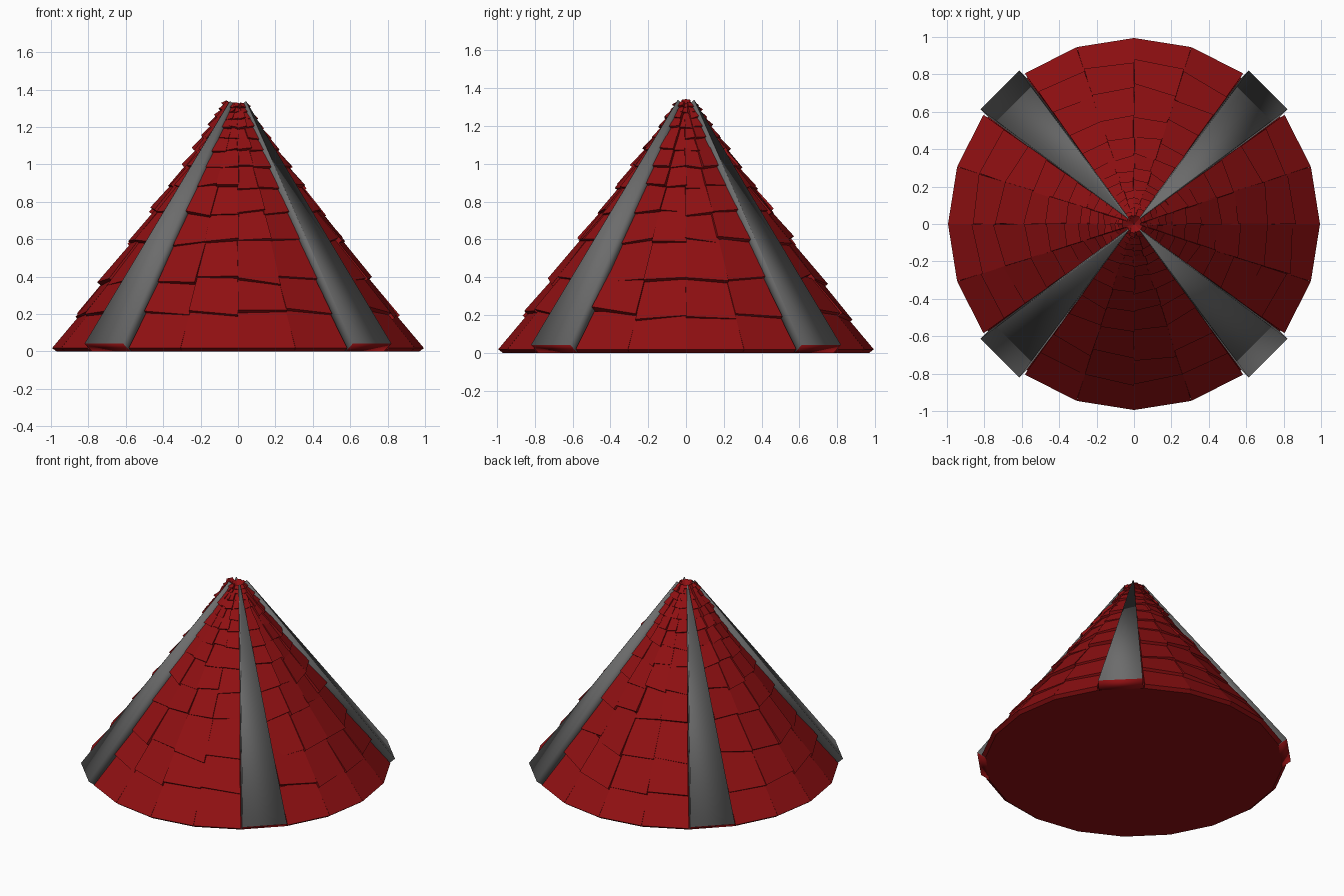
import bpy, bmesh, math, random
from mathutils import Vector

if "Cube" in bpy.data.objects:
    bpy.data.objects.remove(bpy.data.objects["Cube"])

random.seed(4)
R, H, N = 0.97, 1.30, 20          # cone radius, height, sides
SL = math.hypot(R, H)
NR, NZ = H / SL, R / SL           # outward slope direction


def mat(name, c):
    m = bpy.data.materials.new(name)
    m.diffuse_color = (*c, 1)
    m.use_nodes = True
    m.node_tree.nodes["Principled BSDF"].inputs["Base Color"].default_value = m.diffuse_color
    return m


red = mat("roof red", (0.28, 0.005, 0.006))
grey = mat("ridge grey", (0.15, 0.15, 0.15))


def make(name, bm, mats):
    bmesh.ops.recalc_face_normals(bm, faces=bm.faces[:])
    me = bpy.data.meshes.new(name)
    bm.to_mesh(me)
    bm.free()
    ob = bpy.data.objects.new(name, me)
    bpy.context.collection.objects.link(ob)
    for m in mats:
        me.materials.append(m)
    return ob


def on_side(a, z, across, lift, half=None):
    """Point on the flat cone side centred on angle a; across is -1..1 of its width."""
    r = R * (1 - z / H)
    w = r * math.sin(math.pi / N) if half is None else half
    d = r * math.cos(math.pi / N) + lift * NR
    w = w * across * (1 + (lift * NR / max(r, 0.3) if half is None else 0))
    c, s = math.cos(a), math.sin(a)
    return Vector((d * c - w * s, d * s + w * c, max(0, z + lift * NZ)))


def slab(bm, low, high):
    """Six-sided slab from matching inner and outer quads; faces[0] is the lower end."""
    a = [bm.verts.new(p) for p in low]
    b = [bm.verts.new(p) for p in high]
    faces = [bm.faces.new((a[i], a[(i + 1) % 4], b[(i + 1) % 4], b[i])) for i in range(4)]
    bm.faces.new(a[::-1])
    bm.faces.new(b)
    return faces


# Cone under the shingles
bm = bmesh.new()
ring = [bm.verts.new((R * math.cos(i * math.tau / N), R * math.sin(i * math.tau / N), 0)) for i in range(N)]
tip = bm.verts.new((0, 0, H))
bm.faces.new(ring[::-1])
for i in range(N):
    bm.faces.new((ring[i], ring[(i + 1) % N], tip))
make("roof_core", bm, [red])

# Four tapered ridge strips, grey with red lower ends
bm = bmesh.new()
for k in range(4):
    a = math.radians(45 + 90 * k)
    quads = []
    for lift in (0, 0.07):
        quads.append([on_side(a, 0, -1, lift, 0.146), on_side(a, 0, 1, lift, 0.146),
                      on_side(a, H - 0.005, 1, lift, 0.004), on_side(a, H - 0.005, -1, lift, 0.004)])
    end = slab(bm, *quads)[0]
    end.material_index = 1
for f in bm.faces:
    f.smooth = True
make("ridge_strips", bm, [grey, red])

# Overlapping rows of shingles on the sides between the strips
rows = [0, 0.19, 0.375, 0.575, 0.725, 0.86, 0.965, 1.05, 1.115, 1.17, 1.215, 1.25, 1.275, 1.295]
bm = bmesh.new()
for i in range(N):
    if i % 5 == 2:
        continue
    a = (i + 0.5) * math.tau / N
    for j in range(len(rows) - 1):
        z0, z1 = rows[j], rows[j + 1]
        step = z1 - z0
        t = z0 / H
        grow = 0.05 if i in (9, 10) else 0.005 if i in (0, 19) else 0.025
        lift = 0.03 + grow * t ** 2 + random.uniform(-0.004, 0.01) * (j > 0)
        twist = random.uniform(-0.09, 0.09) * step * (j > 0)
        drop = random.uniform(-0.06, 0.12) * step * (j > 0)
        tilt = random.uniform(-0.007, 0.007) * (j > 0)
        half = R * (1 - z0 / H) * math.sin(math.pi / N) + 0.012 * t
        half2 = R * (1 - z1 / H) * math.sin(math.pi / N) + 0.012 * t
        zt = min(z1 + 0.1 * step, H - 0.003)
        low = [on_side(a, z0 - drop - twist, -1, 0, half), on_side(a, z0 - drop + twist, 1, 0, half),
               on_side(a, zt + twist, 1, 0, half2), on_side(a, zt - twist, -1, 0, half2)]
        up = lift * (0.5 + 0.4 * t)
        high = [on_side(a, z0 - drop - twist, -1, lift + tilt, half * 1.02),
                on_side(a, z0 - drop + twist, 1, lift - tilt, half * 1.02),
                on_side(a, zt + twist, 1, up, half2), on_side(a, zt - twist, -1, up, half2)]
        slab(bm, low, high)
make("shingles", bm, [red])
